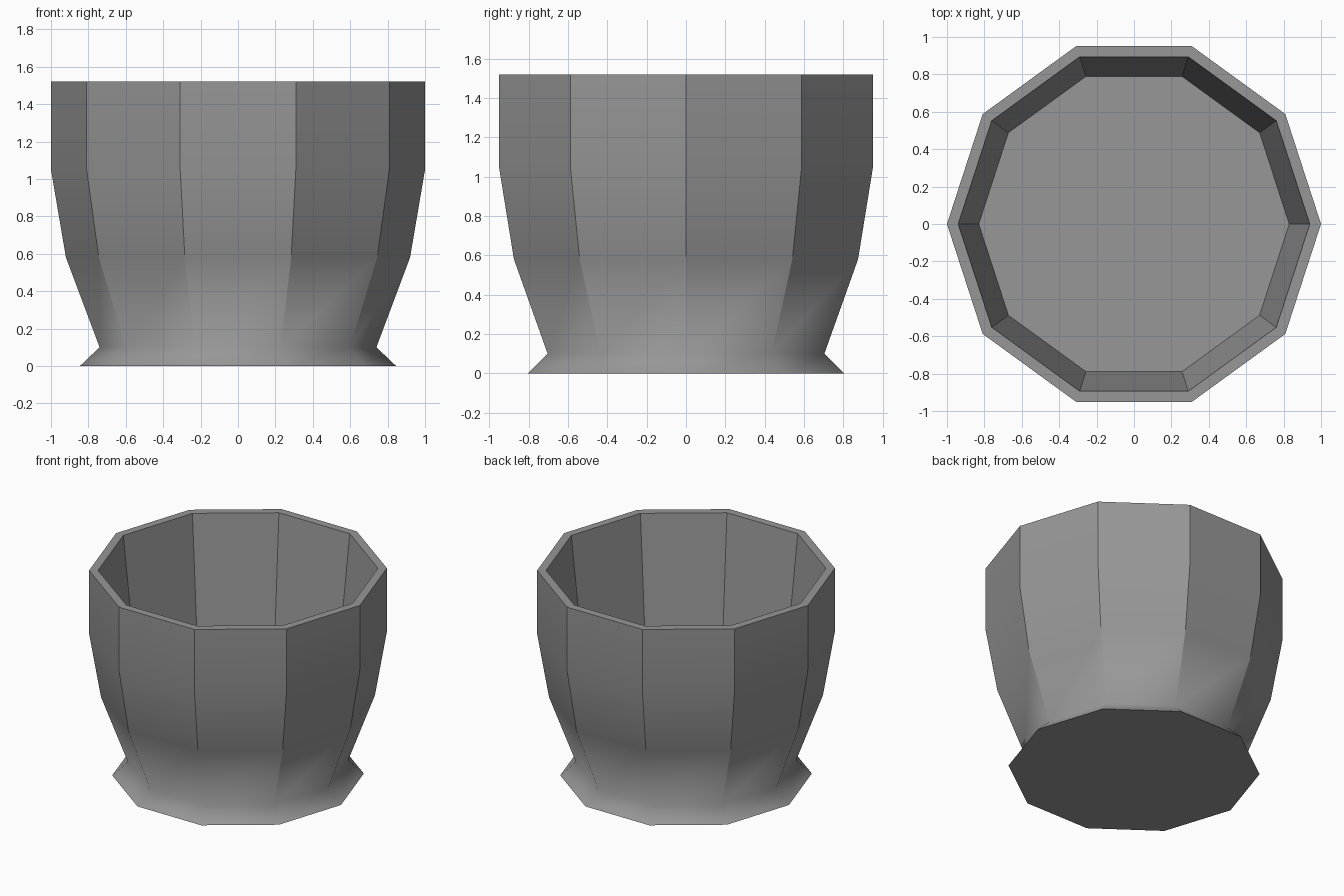
import bpy, bmesh, math

SIDES = 10
cube = bpy.data.objects.get("Cube")
if cube:
    bpy.data.objects.remove(cube, do_unlink=True)

grey = bpy.data.materials.new("stone grey")
grey.use_nodes = True
color = (0.31, 0.31, 0.31, 1)
grey.diffuse_color = color
grey.node_tree.nodes["Principled BSDF"].inputs["Base Color"].default_value = color

# Radius and height, from the foot up the outside, over the rim and down inside
profile = [(0.845, 0), (0.74, 0.10), (0.92, 0.58), (1, 1.05), (1, 1.52),
           (0.94, 1.52), (0.83, 0.5)]
FOOT, RIM_OUT, RIM_IN, FLOOR = 0, 4, 5, 6

bm = bmesh.new()
rings = [[bm.verts.new((r * math.cos(math.tau * i / SIDES),
                        r * math.sin(math.tau * i / SIDES), z))
          for i in range(SIDES)] for r, z in profile]

# Walls and rim
for low, high in zip(rings, rings[1:]):
    for i in range(SIDES):
        j = (i + 1) % SIDES
        bm.faces.new((low[i], low[j], high[j], high[i]))

# Underside and inner floor
bm.faces.new(rings[FOOT][::-1])
bm.faces.new(rings[FLOOR])
for face in bm.faces:
    face.smooth = True

# Crisp wall corners above the flared foot, and crisp rim, floor and base rings
for level in range(1, len(rings) - 1):
    for a, b in zip(rings[level], rings[level + 1]):
        bm.edges.get((a, b)).smooth = False
for level in (FOOT, RIM_OUT, RIM_IN, FLOOR):
    ring = rings[level]
    for i in range(SIDES):
        bm.edges.get((ring[i], ring[(i + 1) % SIDES])).smooth = False

mesh = bpy.data.meshes.new("planter_pot")
bm.to_mesh(mesh)
bm.free()
mesh.materials.append(grey)
pot = bpy.data.objects.new("planter_pot", mesh)
bpy.context.collection.objects.link(pot)
